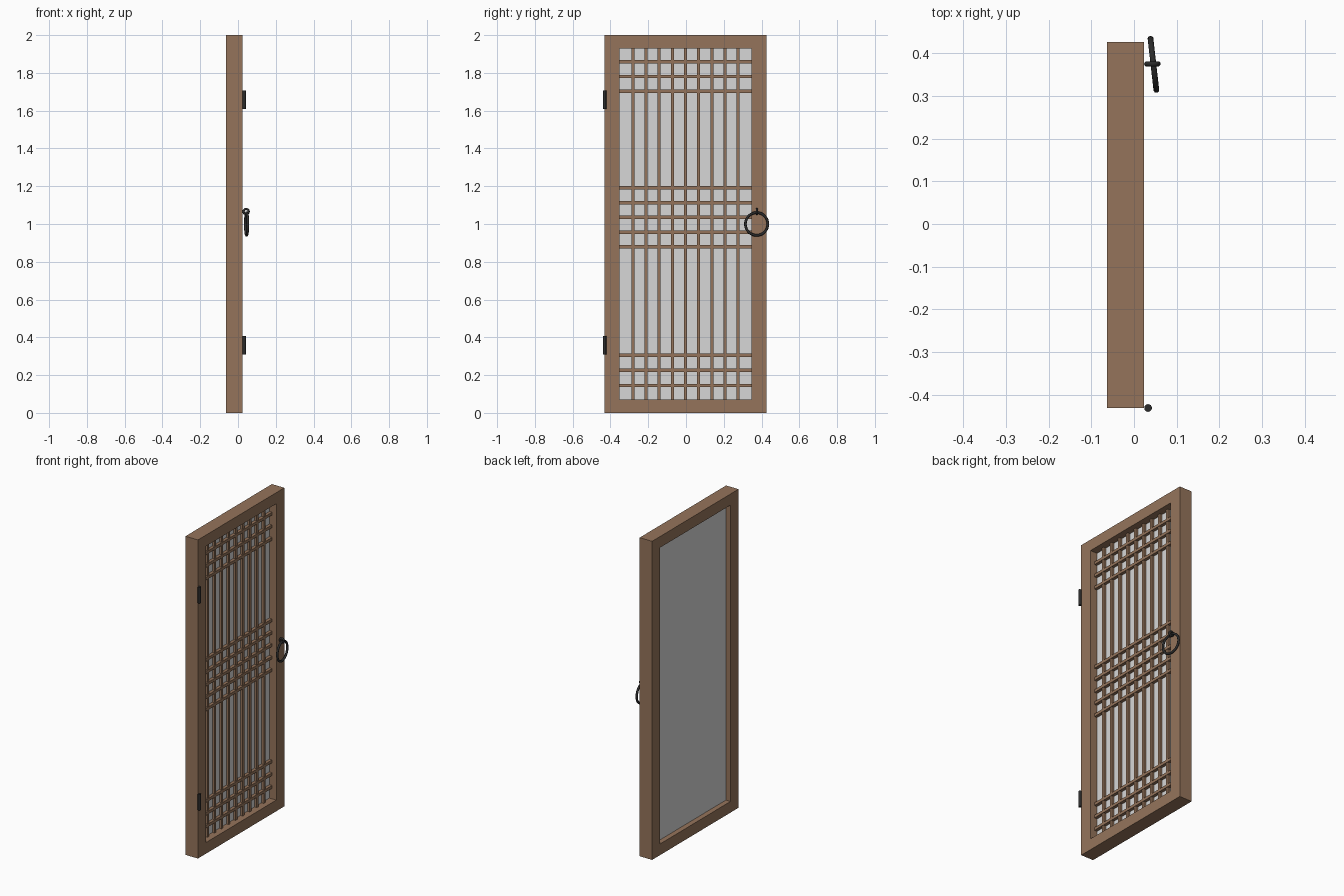
import bpy, bmesh, math
from mathutils import Matrix

if "Cube" in bpy.data.objects:
    bpy.data.objects.remove(bpy.data.objects["Cube"])


def material(name, col):
    m = bpy.data.materials.new(name)
    m.diffuse_color = (*col, 1)
    m.use_nodes = True
    m.node_tree.nodes["Principled BSDF"].inputs["Base Color"].default_value = m.diffuse_color
    return m


WOOD = material("brown wood", (0.30, 0.175, 0.105))
PAPER = material("pale paper", (0.68, 0.68, 0.68))
IRON = material("black iron", (0.024, 0.024, 0.024))


def finish(bm, name, mat):
    bmesh.ops.recalc_face_normals(bm, faces=bm.faces)
    me = bpy.data.meshes.new(name)
    bm.to_mesh(me)
    bm.free()
    me.materials.append(mat)
    ob = bpy.data.objects.new(name, me)
    bpy.context.collection.objects.link(ob)
    return ob


def box(name, x0, x1, y0, y1, z0, z1, mat):
    bm = bmesh.new()
    mtx = Matrix.Translation(((x0 + x1) / 2, (y0 + y1) / 2, (z0 + z1) / 2))
    mtx = mtx @ Matrix.Diagonal((x1 - x0, y1 - y0, z1 - z0, 1))
    bmesh.ops.create_cube(bm, size=1, matrix=mtx)
    return finish(bm, name, mat)


def smooth(ob):
    bpy.ops.object.select_all(action='DESELECT')
    ob.select_set(True)
    bpy.context.view_layer.objects.active = ob
    bpy.ops.object.shade_smooth_by_angle(angle=math.radians(40))


def torus(name, loc, rot, major, minor, seg):
    bpy.ops.mesh.primitive_torus_add(location=loc, rotation=rot, major_radius=major,
                                     minor_radius=minor, major_segments=seg, minor_segments=10)
    ob = bpy.context.object
    ob.name = name
    ob.data.materials.append(IRON)
    smooth(ob)


# door frame: rectangular ring given thickness
X0, X1 = -0.063, 0.0235
Y0, Y1 = -0.431, 0.426
IY0, IY1, IZ0, IZ1 = Y0 + 0.08, Y1 - 0.08, 0.07, 1.93
bm = bmesh.new()
loops = []
for x in (X0, X1):
    for a, b, c, d in ((Y0, Y1, 0, 2), (IY0, IY1, IZ0, IZ1)):
        loops.append([bm.verts.new((x, y, z)) for y, z in ((a, c), (b, c), (b, d), (a, d))])
bo, bi, fo, fi = loops
for p, q in ((bo, bi), (fo, fi), (bo, fo), (bi, fi)):
    for i in range(4):
        j = (i + 1) % 4
        bm.faces.new((p[i], p[j], q[j], q[i]))
finish(bm, "door_frame", WOOD)

# paper sheet behind the lattice
box("paper_panel", -0.031, -0.025, IY0 - 0.005, IY1 + 0.005, IZ0 - 0.005, IZ1 + 0.005, PAPER)

# lattice: nine uprights and three groups of cross bars
for i in range(1, 10):
    y = IY0 + (IY1 - IY0) * i / 10
    box(f"lattice_upright_{i}", -0.026, -0.009, y - 0.008, y + 0.008, IZ0, IZ1, WOOD)
heights = [0.145 + 0.08 * i for i in range(3)]
heights += [0.879 + 0.078 * i for i in range(5)]
heights += [1.702 + 0.079 * i for i in range(3)]
for i, z in enumerate(heights):
    box(f"lattice_crossbar_{i + 1}", -0.026, -0.006, IY0, IY1, z - 0.009, z + 0.009, WOOD)

# hinge barrels
for name, z in (("lower_hinge", 0.358), ("upper_hinge", 1.658)):
    bpy.ops.mesh.primitive_cylinder_add(vertices=16, radius=0.009, depth=0.1,
                                        location=(0.033, -0.431, z))
    ob = bpy.context.object
    ob.name = name
    ob.data.materials.append(IRON)
    smooth(ob)

# ring pull, turned slightly, hanging from an eyelet
torus("ring_pull", (0.0455, 0.374, 1.0), (0, math.pi / 2, math.radians(6.5)), 0.06, 0.007, 32)
torus("ring_eyelet", (0.043, 0.375, 1.066), (math.pi / 2, 0, 0), 0.0135, 0.006, 20)
